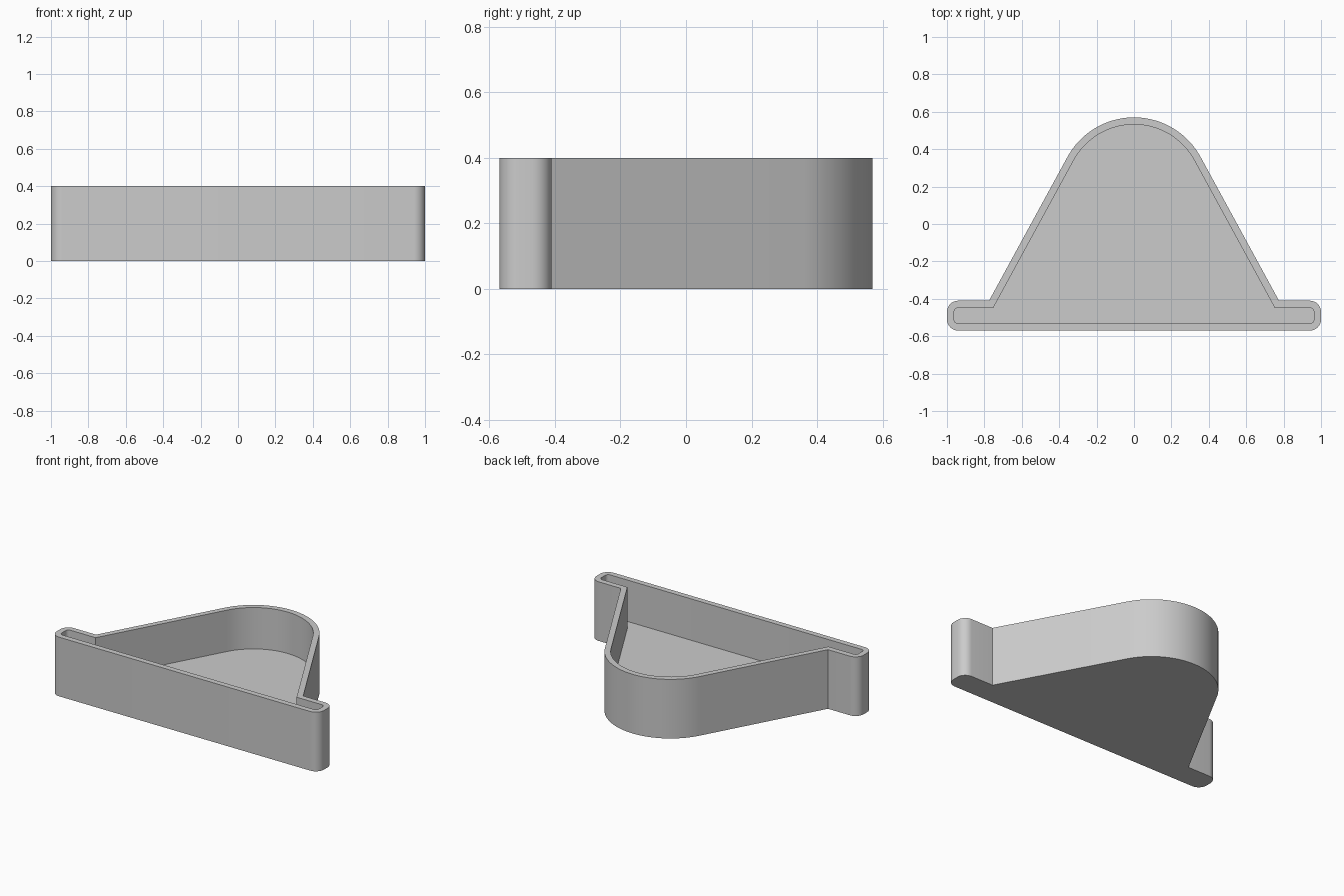
import bpy, bmesh
from math import sin, cos, atan2, pi

cube = bpy.data.objects.get("Cube")
if cube:
    bpy.data.objects.remove(cube, do_unlink=True)

HEIGHT, FLOOR, WALL = 0.4, 0.12, 0.038
FRONT, SHOULDER, APEX = -0.57, -0.41, 0.57   # depth positions of the outer outline
CORNER = 0.06                                # outer corner radius of the bar
ARC_Y, ARC_R = 0.165, APEX - 0.165           # rounded back
SLOPE = atan2(0.479, 0.878)                  # direction the slanted side faces


def arc(cx, cy, r, start, end, steps):
    return [(cx + r * cos(start + (end - start) * i / steps),
             cy + r * sin(start + (end - start) * i / steps)) for i in range(steps + 1)]


def outline(inset):
    """Counter-clockwise outline, moved inwards by the inset."""
    r = CORNER - inset
    cx = 1 - CORNER
    half = arc(cx, FRONT + CORNER, r, -pi / 2, 0, 8)
    half += arc(cx, SHOULDER - CORNER, r, 0, pi / 2, 8)
    # Inner corner where the bar meets the slanted side
    y = SHOULDER - inset
    half.append(((ARC_R - inset - sin(SLOPE) * (y - ARC_Y)) / cos(SLOPE), y))
    half += arc(0, ARC_Y, ARC_R - inset, SLOPE, pi / 2, 24)
    return half + [(-x, y) for x, y in reversed(half[:-1])]


# Material
grey = bpy.data.materials.new("plain grey")
grey.use_nodes = True
colour = (0.6, 0.6, 0.6, 1)
grey.diffuse_color = colour
grey.node_tree.nodes["Principled BSDF"].inputs["Base Color"].default_value = colour

# Tray: outer wall, rim, inner wall, then floor and underside
bm = bmesh.new()
rings = [[bm.verts.new((x, y, z)) for x, y in outline(inset)]
         for inset, z in ((0, 0), (0, HEIGHT), (WALL, HEIGHT), (WALL, FLOOR))]
n = len(rings[0])
for a, b in zip(rings, rings[1:]):
    for i in range(n):
        j = (i + 1) % n
        bm.faces.new((a[i], a[j], b[j], b[i]))
bm.faces.new(rings[0][::-1])
bm.faces.new(rings[-1])

mesh = bpy.data.meshes.new("tray")
bm.to_mesh(mesh)
bm.free()
mesh.materials.append(grey)
tray = bpy.data.objects.new("tray", mesh)
bpy.context.collection.objects.link(tray)

# Smooth curves, sharp edges
bpy.ops.object.select_all(action='DESELECT')
tray.select_set(True)
bpy.context.view_layer.objects.active = tray
bpy.ops.object.shade_smooth_by_angle(angle=pi / 6)
